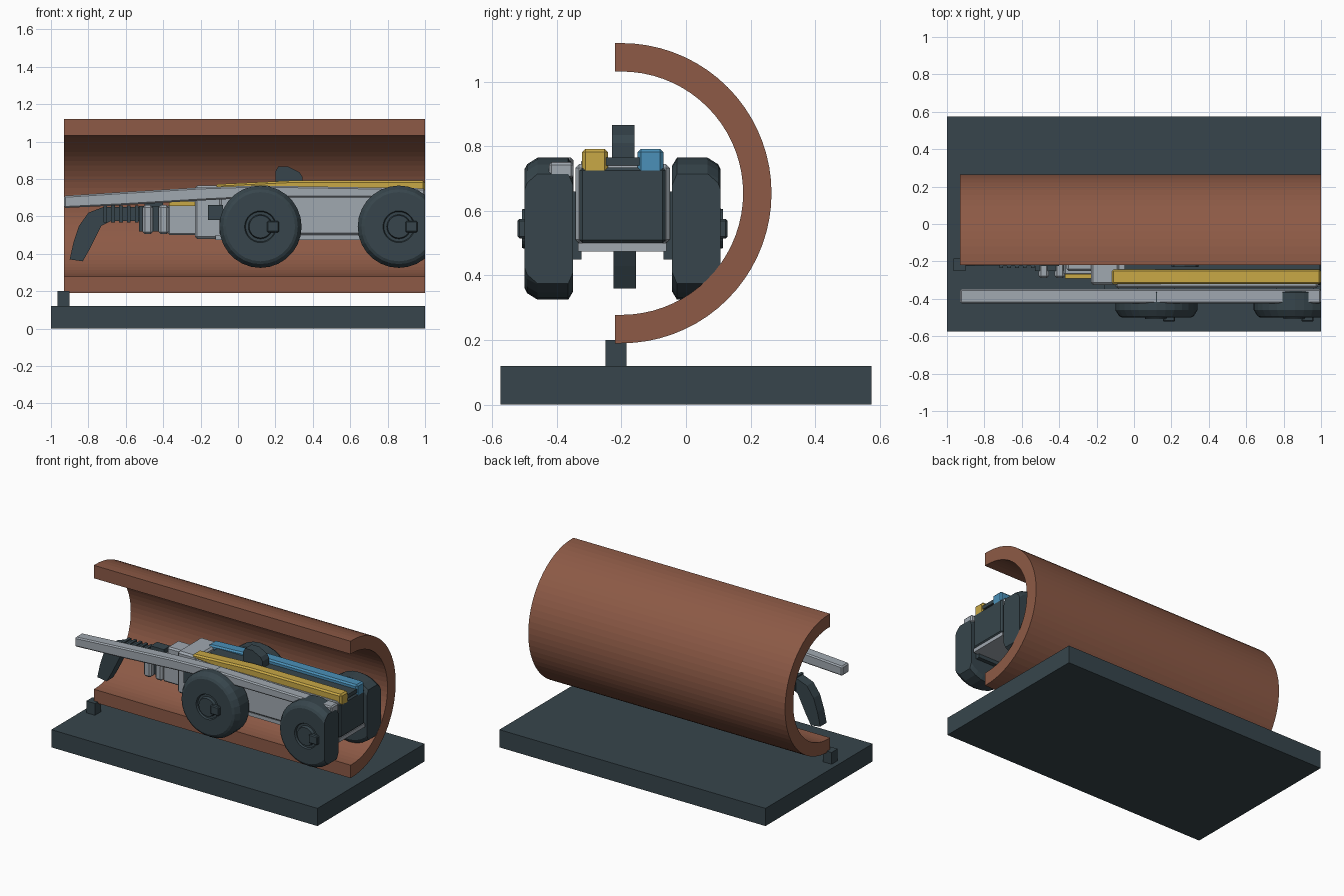
import bpy, bmesh, math
from mathutils import Vector

if "Cube" in bpy.data.objects:
    bpy.data.objects.remove(bpy.data.objects["Cube"])


def material(name, rgb):
    m = bpy.data.materials.new(name)
    m.diffuse_color = (*rgb, 1)
    m.use_nodes = True
    m.node_tree.nodes["Principled BSDF"].inputs["Base Color"].default_value = m.diffuse_color
    return m


BROWN = material("clay brown", (0.266, 0.102, 0.061))
DARK = material("dark slate", (0.038, 0.060, 0.072))
GREY = material("light grey", (0.352, 0.392, 0.434))
YELLOW = material("yellow", (0.578, 0.392, 0.061))
BLUE = material("blue", (0.069, 0.279, 0.479))


def finish(name, bm, mat):
    bmesh.ops.recalc_face_normals(bm, faces=bm.faces)
    me = bpy.data.meshes.new(name)
    bm.to_mesh(me)
    bm.free()
    me.materials.append(mat)
    ob = bpy.data.objects.new(name, me)
    bpy.context.collection.objects.link(ob)
    return ob


def box(name, x, y, z, mat, bevel=0):
    bm = bmesh.new()
    bmesh.ops.create_cube(bm, size=1)
    for v in bm.verts:
        v.co = [(a + b) / 2 + c * (b - a) for (a, b), c in zip((x, y, z), v.co)]
    if bevel:
        bmesh.ops.bevel(bm, geom=bm.edges[:], offset=bevel, segments=1, affect='EDGES')
    return finish(name, bm, mat)


def extrude(name, pts, axis, lo, hi, mat, bevel=0):
    """Extrude a 2D profile along x (points are y, z) or y (points are x, z)."""
    bm = bmesh.new()
    put = (lambda p, t: (t, p[0], p[1])) if axis == 'x' else (lambda p, t: (p[0], t, p[1]))
    face = bm.faces.new([bm.verts.new(put(p, lo)) for p in pts])
    new = bmesh.ops.extrude_face_region(bm, geom=[face])['geom']
    shift = Vector((hi - lo, 0, 0) if axis == 'x' else (0, hi - lo, 0))
    bmesh.ops.translate(bm, vec=shift, verts=[g for g in new if isinstance(g, bmesh.types.BMVert)])
    if bevel:
        bmesh.ops.bevel(bm, geom=bm.edges[:], offset=bevel, segments=1, affect='EDGES')
    return finish(name, bm, mat)


def wheel(name, cx, cz, y_in, y_out, sides=28):
    """Lathe a tyre with a sunken hub; trim it flush with the end of the display."""
    d = 1 if y_out > y_in else -1
    prof = [(0, y_in), (0.195, y_in), (0.22, y_in + d * 0.015), (0.22, y_out - d * 0.04),
            (0.20, y_out - d * 0.008), (0.185, y_out), (0.085, y_out), (0.08, y_out - d * 0.012),
            (0.065, y_out - d * 0.012), (0.06, y_out + d * 0.008), (0, y_out + d * 0.008)]
    bm = bmesh.new()
    rings = []
    for r, y in prof:
        n = sides if r else 1
        rings.append([bm.verts.new((cx + r * math.cos(2 * math.pi * i / sides), y,
                                    cz + r * math.sin(2 * math.pi * i / sides))) for i in range(n)])
    for a, b in zip(rings, rings[1:]):
        for i in range(sides):
            j = (i + 1) % sides
            quad = [a[i % len(a)], a[j % len(a)], b[j % len(b)], b[i % len(b)]]
            bm.faces.new(list(dict.fromkeys(quad)))
    if cx + 0.22 > 1:
        cut = bmesh.ops.bisect_plane(bm, geom=bm.verts[:] + bm.edges[:] + bm.faces[:],
                                     plane_co=(0.999, 0, 0), plane_no=(1, 0, 0), clear_outer=True)
        rim = [e for e in cut['geom_cut'] if isinstance(e, bmesh.types.BMEdge)]
        bmesh.ops.holes_fill(bm, edges=rim)
    finish(name, bm, DARK)
    # axle nut
    ys = sorted((y_out - d * 0.01, y_out + d * 0.022))
    box(name + "_nut", (cx + 0.035, cx + 0.10), ys, (cz - 0.03, cz + 0.03), DARK, 0.006)


# display base and locating peg
box("base", (-1, 1), (-0.575, 0.575), (0, 0.12), DARK)
box("peg", (-0.965, -0.9), (-0.25, -0.185), (0.12, 0.2), DARK)

# half pipe, open to the front
CY, CZ, RO, RI, N = -0.2, 0.655, 0.465, 0.377, 36
angles = [-math.pi / 2 + math.pi * i / N for i in range(N + 1)]
outer = [(CY + RO * math.cos(a), CZ + RO * math.sin(a)) for a in angles]
inner = [(CY + RI * math.cos(a), CZ + RI * math.sin(a)) for a in reversed(angles)]
extrude("half_pipe", [(-0.22, CZ - RO)] + outer + [(-0.22, CZ + RO), (-0.22, CZ + RI)] + inner
        + [(-0.22, CZ - RI)], 'x', -0.93, 1, BROWN)

# chassis
box("chassis", (-0.1, 0.985), (-0.343, -0.05), (0.5, 0.745), GREY, 0.012)
box("end_block", (0.9, 0.999), (-0.33, -0.063), (0.5, 0.735), DARK, 0.01)
box("floor_plate", (-0.12, 0.995), (-0.335, -0.06), (0.475, 0.5), GREY)
box("nose", (-0.23, -0.08), (-0.325, -0.07), (0.48, 0.765), GREY, 0.012)
box("roof_plate", (-0.05, 0.995), (-0.305, -0.09), (0.74, 0.765), DARK)
for side, y in (("front", -0.343), ("rear", -0.05)):
    for i, x in enumerate((0.12, 0.86)):
        box(f"{side}_axle_mount_{i}", (x - 0.1, x + 0.1), (y - 0.02, y + 0.02), (0.45, 0.66), DARK)
    box(f"{side}_nose_lug", (-0.16, -0.08), (y - 0.015, y + 0.03), (0.58, 0.66), DARK)

# wheels
for i, x in enumerate((0.12, 0.86)):
    wheel(f"front_wheel_{i}", x, 0.545, -0.35, -0.5)
    wheel(f"rear_wheel_{i}", x, 0.545, -0.043, 0.107)

# long side rail
extrude("side_rail", [(-0.93, 0.645), (-0.62, 0.66), (-0.2, 0.685), (0.1, 0.70), (0.999, 0.70),
                      (0.999, 0.75), (0.1, 0.765), (-0.2, 0.755), (-0.62, 0.73), (-0.93, 0.71)],
        'y', -0.425, -0.348, GREY, 0.008)

# coloured tubes along the top
for name, y0, mat in (("yellow_tube", -0.322, YELLOW), ("blue_tube", -0.15, BLUE)):
    extrude(name, [(-0.12, 0.745), (0.2, 0.72), (0.999, 0.71), (0.999, 0.792),
                   (0.3, 0.792), (-0.12, 0.772)], 'y', y0, y0 + 0.08, mat, 0.01)
    box(name + "_lead", (-0.37, -0.22), (y0 + 0.03, y0 + 0.055), (0.655, 0.68), mat)

# sensor on the roof
extrude("sensor", [(0.2, 0.75), (0.345, 0.75), (0.345, 0.81), (0.33, 0.835), (0.27, 0.866),
                   (0.215, 0.866), (0.2, 0.84)], 'y', -0.23, -0.16, DARK)

# joint assembly between the nose and the arm
box("neck", (-0.375, -0.22), (-0.275, -0.11), (0.5, 0.665), GREY, 0.01)
box("neck_cover", (-0.36, -0.22), (-0.25, -0.13), (0.655, 0.73), GREY, 0.01)
box("joint_core", (-0.53, -0.36), (-0.25, -0.13), (0.52, 0.655), DARK)
for i, x in enumerate((-0.51, -0.425)):
    box(f"joint_ring_{i}", (x, x + 0.055), (-0.29, -0.095), (0.505, 0.66), GREY, 0.012)
box("joint_cap", (-0.5, -0.4), (-0.225, -0.155), (0.655, 0.69), DARK)

# bent arm with ribs
extrude("arm", [(-0.90, 0.37), (-0.83, 0.36), (-0.79, 0.43), (-0.73, 0.55), (-0.68, 0.575),
                (-0.5, 0.575), (-0.5, 0.65), (-0.72, 0.65), (-0.80, 0.62), (-0.85, 0.55),
                (-0.88, 0.46)], 'y', -0.225, -0.155, DARK)
for i in range(5):
    x = -0.72 + i * 0.042
    box(f"arm_rib_{i}", (x, x + 0.02), (-0.235, -0.145), (0.567, 0.658), DARK)
